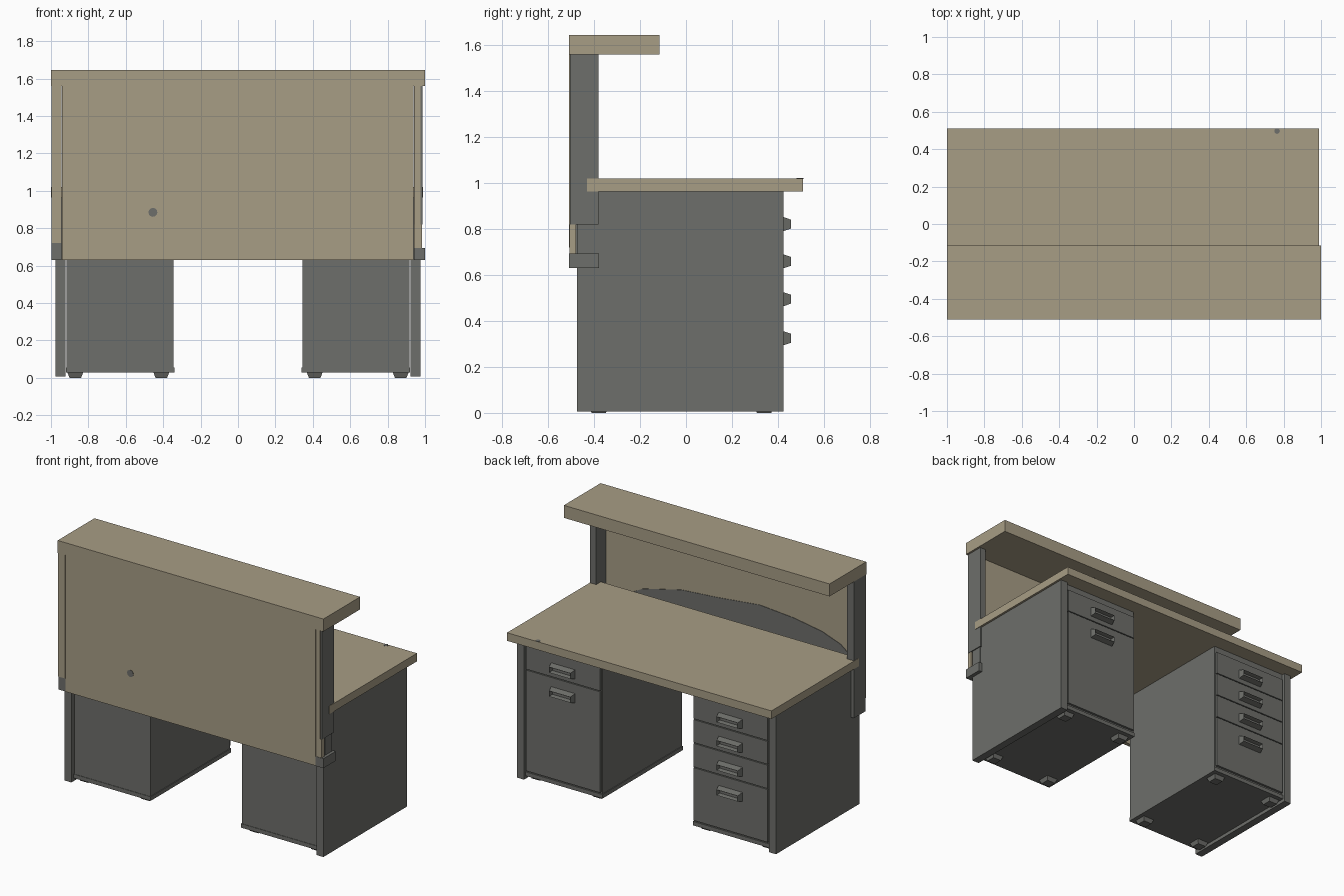
import bpy, bmesh, math
from mathutils import Matrix

if "Cube" in bpy.data.objects:
    bpy.data.objects.remove(bpy.data.objects["Cube"])


def material(name, rgb):
    m = bpy.data.materials.new(name)
    m.diffuse_color = (*rgb, 1)
    m.use_nodes = True
    m.node_tree.nodes["Principled BSDF"].inputs["Base Color"].default_value = m.diffuse_color
    return m


TAN = material("tan laminate", (0.39, 0.337, 0.235))
GREY = material("grey metal", (0.155, 0.158, 0.145))


def finish(name, bm, mat):
    bmesh.ops.recalc_face_normals(bm, faces=bm.faces)
    me = bpy.data.meshes.new(name)
    bm.to_mesh(me)
    bm.free()
    me.materials.append(mat)
    ob = bpy.data.objects.new(name, me)
    bpy.context.collection.objects.link(ob)
    return ob


def box(name, x, y, z, mat):
    """Box from (min, max) pairs on each axis."""
    bm = bmesh.new()
    bmesh.ops.create_cube(bm, size=1)
    for v in bm.verts:
        v.co = [r[0] if c < 0 else r[1] for c, r in zip(v.co, (x, y, z))]
    return finish(name, bm, mat)


def span(side, a, b):
    """Mirror an x range to the given side."""
    return tuple(sorted((side * a, side * b)))


def handle(name, cx, cz):
    """Tapered pull with a recessed grip facing +y."""
    bm = bmesh.new()
    y0, y1 = 0.42, 0.458
    base = [bm.verts.new((cx + sx * 0.09, y0, cz + sz * 0.032))
            for sx, sz in ((-1, -1), (1, -1), (1, 1), (-1, 1))]
    tip = [bm.verts.new((cx + sx * 0.08, y1, cz + sz * 0.019))
           for sx, sz in ((-1, -1), (1, -1), (1, 1), (-1, 1))]
    bm.faces.new(base)
    for i in range(4):
        j = (i + 1) % 4
        bm.faces.new((base[i], base[j], tip[j], tip[i]))
    front = bm.faces.new(tip)
    bmesh.ops.recalc_face_normals(bm, faces=bm.faces)
    bmesh.ops.inset_region(bm, faces=[front], thickness=0.008)
    for v in front.verts:
        v.co.y -= 0.028
    return finish(name, bm, GREY)


def foot(name, cx, cy):
    """Small tapered foot."""
    bm = bmesh.new()
    bmesh.ops.create_cube(bm, size=1)
    for v in bm.verts:
        w = 0.085 if v.co.z > 0 else 0.062
        v.co = (cx + v.co.x * w, cy + v.co.y * w, 0.03 if v.co.z > 0 else 0.0)
    return finish(name, bm, GREY)


def disc(name, loc, r, mat, upright):
    """Thin round plate."""
    bm = bmesh.new()
    rot = Matrix.Rotation(math.pi / 2, 4, 'X') if upright else Matrix()
    bmesh.ops.create_cone(bm, cap_ends=True, segments=12, radius1=r, radius2=r,
                          depth=0.004, matrix=Matrix.Translation(loc) @ rot)
    return finish(name, bm, mat)


# Work surface, upper shelf and front screen
box("desk_top", (-1.0, 0.99), (-0.43, 0.51), (0.965, 1.02), TAN)
box("upper_shelf", (-1.0, 1.0), (-0.51, -0.115), (1.56, 1.645), TAN)
box("front_screen", (-0.942, 0.938), (-0.507, -0.48), (0.63, 1.56), TAN)

# Left post with its tan front strip
box("left_post", (-0.998, -0.945), (-0.505, -0.38), (0.63, 1.56), GREY)
box("left_post_strip", (-0.998, -0.945), (-0.51, -0.505), (0.72, 1.56), TAN)

# Right post, stepped near its foot
box("right_post", (0.942, 0.987), (-0.505, -0.38), (0.82, 1.56), GREY)
box("right_post_strip", (0.945, 0.975), (-0.51, -0.505), (0.82, 1.56), TAN)
box("right_post_neck", (0.942, 0.98), (-0.465, -0.39), (0.69, 0.82), GREY)
box("right_post_lip", (0.942, 0.985), (-0.508, -0.478), (0.695, 0.82), TAN)
box("right_post_base", (0.942, 1.0), (-0.51, -0.378), (0.63, 0.695), GREY)

# Pedestals: left has four drawers, right has two
SEAMS = {-1: (0.92, 0.757, 0.595, 0.43, 0.065), 1: (0.92, 0.757, 0.065)}
HANDLES = (0.822, 0.66, 0.495, 0.325)
for side, label in ((-1, "left"), (1, "right")):
    box(f"{label}_side_panel", span(side, 0.922, 0.975), (-0.475, 0.425), (0.006, 0.965), GREY)
    box(f"{label}_cabinet", span(side, 0.345, 0.916), (-0.45, 0.405), (0.055, 0.965), GREY)
    box(f"{label}_plinth", span(side, 0.34, 0.92), (-0.453, 0.412), (0.028, 0.055), GREY)
    seams = SEAMS[side]
    for i, (top, bottom) in enumerate(zip(seams, seams[1:])):
        box(f"{label}_drawer_{i + 1}", span(side, 0.352, 0.91), (0.40, 0.421),
            (bottom + 0.003, top - 0.003), GREY)
        handle(f"{label}_handle_{i + 1}", side * 0.63, HANDLES[i])
    for i, fx in enumerate((0.41, 0.87)):
        for j, fy in enumerate((-0.38, 0.34)):
            foot(f"{label}_foot_{i}{j}", side * fx, fy)

# Grey patch low on the rear of the screen
outline = [(0.75, 0.98), (0.66, 1.03), (0.37, 1.10), (0.11, 1.12), (-0.22, 1.155),
           (-0.48, 1.135), (-0.69, 1.10), (-0.83, 1.05), (-0.92, 0.98)]
bm = bmesh.new()
face = bm.faces.new([bm.verts.new((x, -0.477, z)) for x, z in outline])
ext = bmesh.ops.extrude_face_region(bm, geom=[face])
for v in (g for g in ext["geom"] if isinstance(g, bmesh.types.BMVert)):
    v.co.y -= 0.005
finish("screen_rear_patch", bm, GREY)

# Small grey spots on the screen and the desk top
disc("screen_spot", (-0.455, -0.507, 0.885), 0.024, GREY, True)
disc("desk_spot", (0.765, 0.497, 1.02), 0.015, GREY, False)
